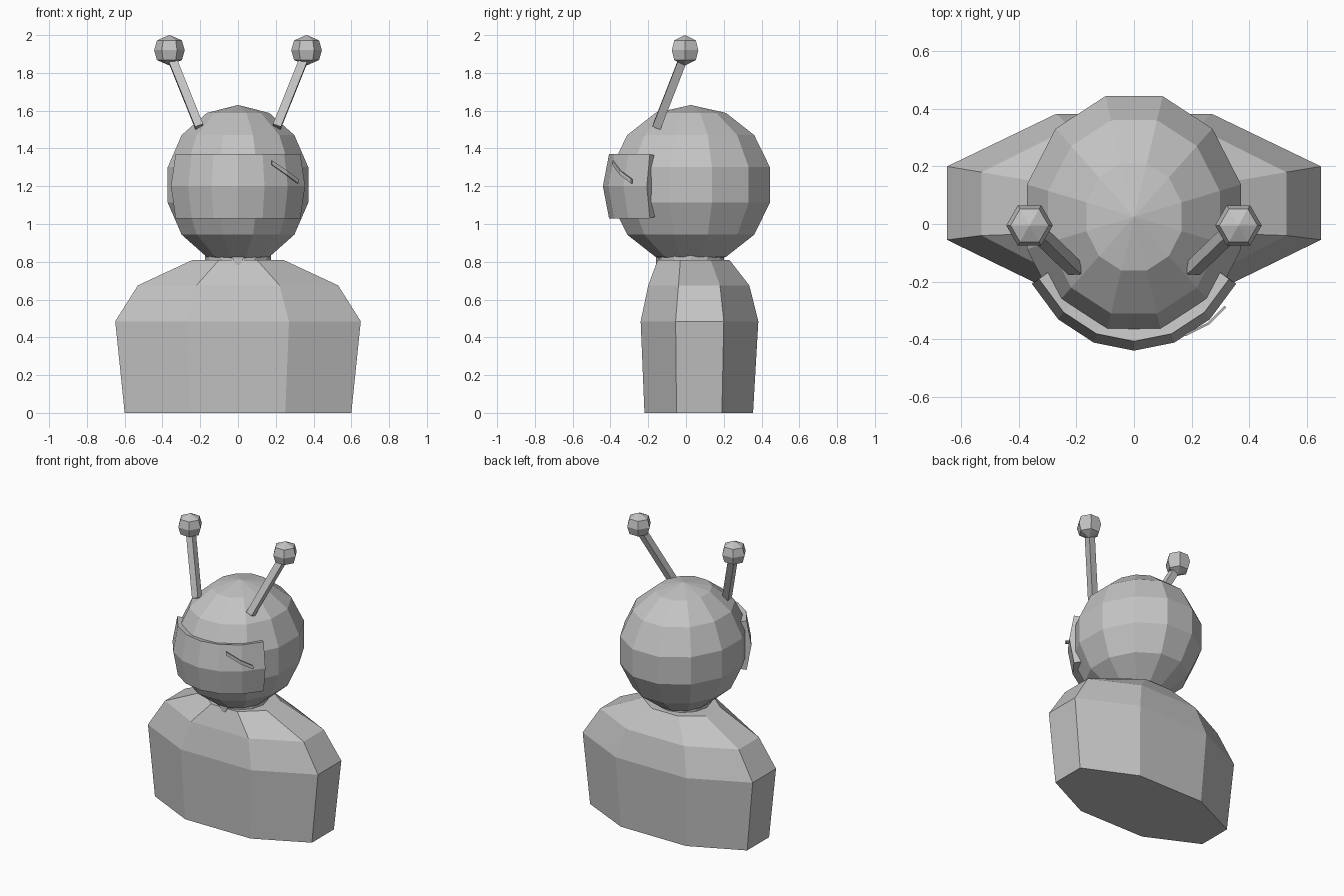
import bpy
import bmesh
from math import sin, cos, pi, radians
from mathutils import Vector

if "Cube" in bpy.data.objects:
    bpy.data.objects.remove(bpy.data.objects["Cube"], do_unlink=True)

grey = bpy.data.materials.new("plain_grey")
grey.use_nodes = True
grey.diffuse_color = (0.55, 0.55, 0.55, 1)
grey.node_tree.nodes["Principled BSDF"].inputs["Base Color"].default_value = grey.diffuse_color


def add_rows(name, rows, closed=True):
    """Skin a list of point rows; closed rows become capped loops."""
    bm = bmesh.new()
    loops = [[bm.verts.new(p) for p in row] for row in rows]
    n = len(rows[0])
    for low, high in zip(loops, loops[1:]):
        for i in range(n if closed else n - 1):
            j = (i + 1) % n
            bm.faces.new((low[i], low[j], high[j], high[i]))
    if closed:
        bm.faces.new(loops[0][::-1])
        bm.faces.new(loops[-1])
        bmesh.ops.recalc_face_normals(bm, faces=bm.faces)
    mesh = bpy.data.meshes.new(name)
    bm.to_mesh(mesh)
    bm.free()
    mesh.materials.append(grey)
    obj = bpy.data.objects.new(name, mesh)
    bpy.context.collection.objects.link(obj)
    return obj


def finish(obj, name):
    obj.name = name
    obj.data.materials.append(grey)
    return obj


# Torso: stacked octagons (z, half width, front half width, y of front, sides, back)
def octagon(z, wide, narrow, front, side_front, side_back, back):
    right = [(narrow, front, z), (wide, side_front, z), (wide, side_back, z), (narrow, back, z)]
    return right + [(-x, y, h) for x, y, h in reversed(right)]


add_rows("torso", [
    octagon(0, 0.60, 0.25, -0.22, -0.05, 0.19, 0.355),
    octagon(0.485, 0.65, 0.27, -0.24, -0.055, 0.20, 0.383),
    octagon(0.675, 0.53, 0.22, -0.20, -0.04, 0.18, 0.335),
    octagon(0.81, 0.24, 0.10, -0.15, -0.03, 0.13, 0.23),
])

# Neck and the small pointed collar tip
bpy.ops.mesh.primitive_cylinder_add(vertices=12, radius=0.175, depth=0.13,
                                    location=(0, 0.025, 0.77))
finish(bpy.context.object, "neck")
add_rows("collar_tip", [
    [(-0.04, y, 0.835), (0, y, 0.765), (0.04, y, 0.835)] for y in (-0.16, -0.13)
])

# Head: coarse faceted ellipsoid with flat facets facing the axes
bpy.ops.mesh.primitive_uv_sphere_add(segments=12, ring_count=7, radius=1)
head = finish(bpy.context.object, "head")
for v in head.data.vertices:
    x, y, z = v.co
    a = radians(15)
    v.co = (0.395 * (x * cos(a) - y * sin(a)),
            0.445 * (x * sin(a) + y * cos(a)),
            0.423 * z)
head.location = (0, 0.025, 1.207)


# Visor: curved band bulging at mid height
def visor_row(z, scale):
    angles = [radians(20 * i) for i in range(-3, 4)]
    return [(0.41 * scale * sin(t), 0.025 - 0.465 * scale * cos(t), z) for t in angles]


visor = add_rows("visor", [visor_row(1.03, 0.93), visor_row(1.2, 1), visor_row(1.37, 0.93)],
                 closed=False)
shell = visor.modifiers.new("thickness", "SOLIDIFY")
shell.thickness = 0.045
shell.offset = -1

# Thin slanted glint in front of the visor
glint = add_rows("visor_glint", [
    [(x, y, z - 0.011) for x, y, z in path] for path in
    [[(0.18, -0.39, 1.325), (0.26, -0.35, 1.27), (0.32, -0.29, 1.225)]]
] + [[(0.18, -0.39, 1.337), (0.26, -0.35, 1.283), (0.32, -0.29, 1.238)]], closed=False)
plate = glint.modifiers.new("thickness", "SOLIDIFY")
plate.thickness = 0.008
plate.offset = -1

# Antennae: square rods with faceted six-sided knobs
for side, label in ((1, "left"), (-1, "right")):
    base = Vector((side * 0.205, -0.155, 1.515))
    tip = Vector((side * 0.36, -0.005, 1.90))
    axis = tip - base
    bpy.ops.mesh.primitive_cylinder_add(vertices=4, radius=0.032, depth=axis.length,
                                        location=(base + tip) / 2)
    rod = finish(bpy.context.object, label + "_antenna_rod")
    rod.rotation_euler = axis.to_track_quat("Z", "Y").to_euler()

    rings = [(-0.08, 0.002), (-0.052, 0.066), (0, 0.081), (0.052, 0.066), (0.08, 0.002)]
    knob = add_rows(label + "_antenna_knob", [
        [(r * cos(i * pi / 3), r * sin(i * pi / 3), z) for i in range(6)] for z, r in rings
    ])
    knob.location = (side * 0.363, -0.005, 1.92)
